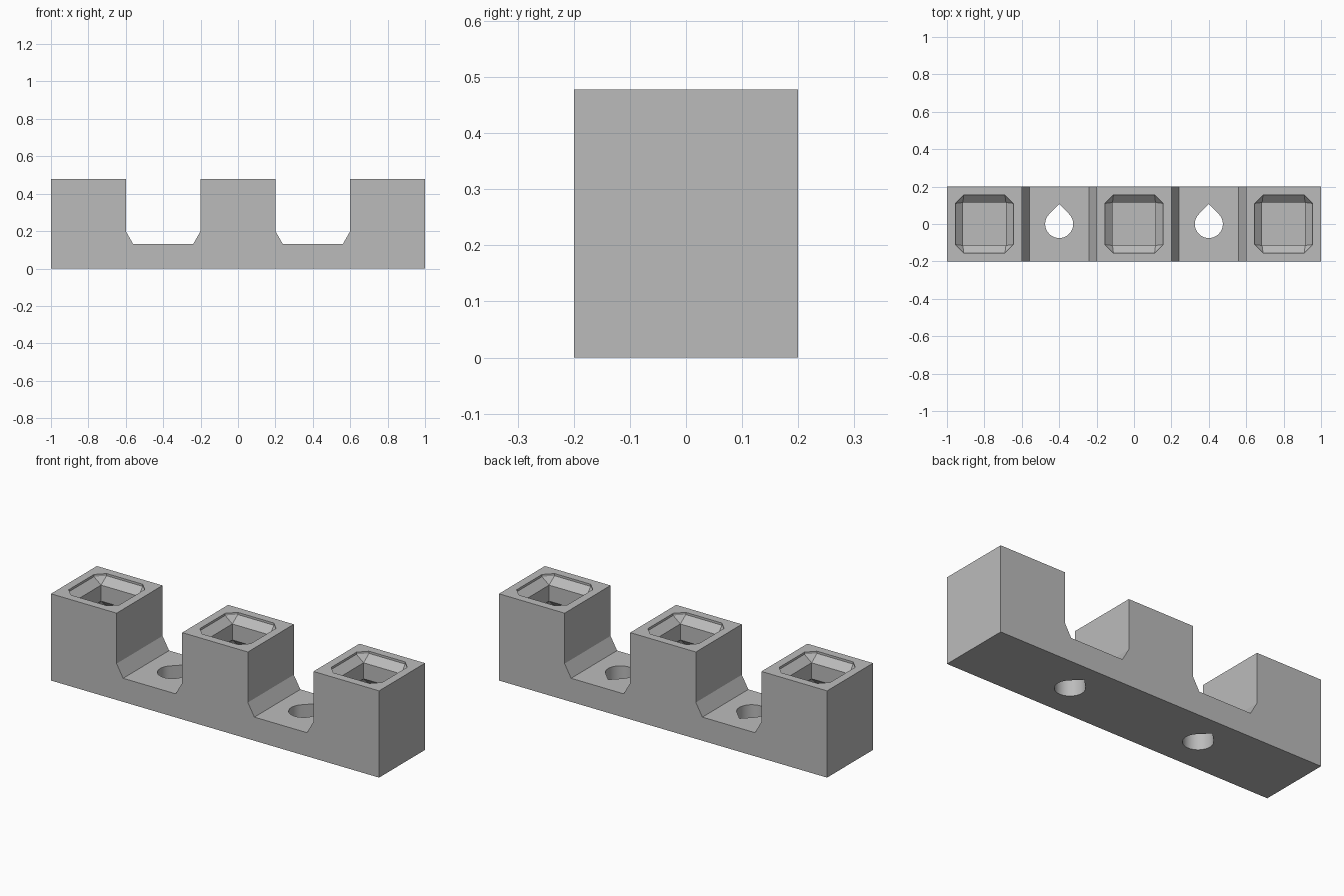
import bpy
import bmesh
from math import cos, sin, pi

old = bpy.data.objects.get("Cube")
if old:
    bpy.data.objects.remove(old, do_unlink=True)

TOP = 0.478
HALF_DEPTH = 0.2

grey = bpy.data.materials.new("light_grey")
grey.use_nodes = True
colour = (0.5, 0.5, 0.5, 1)
grey.diffuse_color = colour
grey.node_tree.nodes["Principled BSDF"].inputs["Base Color"].default_value = colour


def loft(name, rings):
    """Skin a closed solid through rings that have equal point counts."""
    bm = bmesh.new()
    loops = [[bm.verts.new(p) for p in ring] for ring in rings]
    n = len(loops[0])
    for low, high in zip(loops, loops[1:]):
        for i in range(n):
            j = (i + 1) % n
            bm.faces.new((low[i], low[j], high[j], high[i]))
    bm.faces.new(loops[0][::-1])
    bm.faces.new(loops[-1])
    bmesh.ops.remove_doubles(bm, verts=bm.verts, dist=1e-5)
    bmesh.ops.recalc_face_normals(bm, faces=bm.faces)
    mesh = bpy.data.meshes.new(name)
    bm.to_mesh(mesh)
    bm.free()
    mesh.materials.append(grey)
    obj = bpy.data.objects.new(name, mesh)
    bpy.context.collection.objects.link(obj)
    return obj


def clipped_square(x, half, clip, z):
    """Square ring with clipped corners; clip 0 gives a plain square."""
    a = half - clip
    pts = [(half, -a), (half, a), (a, half), (-a, half),
           (-half, a), (-half, -a), (-a, -half), (a, -half)]
    return [(x + px, py, z) for px, py in pts]


def teardrop(x, r, z, steps=28):
    """Round ring that comes to a point at the back."""
    pts = [(x, r * 2 ** 0.5, z)]
    for i in range(steps + 1):
        t = 0.75 * pi + 1.5 * pi * i / steps
        pts.append((x + r * cos(t), r * sin(t), z))
    return pts


# Stepped bar: three towers joined by two chamfered valleys
profile = [(-1, 0), (1, 0), (1, TOP)]
for c in (0.4, -0.4):
    profile += [(c + 0.2, TOP), (c + 0.2, 0.2), (c + 0.16, 0.13),
                (c - 0.16, 0.13), (c - 0.2, 0.2), (c - 0.2, TOP)]
profile.append((-1, TOP))
bar = loft("stepped_bar", [[(x, y, z) for x, z in profile]
                           for y in (-HALF_DEPTH, HALF_DEPTH)])

cutters = []
# Sockets: clipped rim, sloping lip, square throat, wider chamber below
for x in (-0.8, 0, 0.8):
    sections = [(0.155, 0.045, TOP + 0.05), (0.155, 0.045, TOP - 0.012),
                (0.115, 0, TOP - 0.05), (0.115, 0, 0.34),
                (0.155, 0.045, 0.3), (0.155, 0.045, 0.2)]
    cutters.append(loft("socket_cutter",
                        [clipped_square(x, *s) for s in sections]))

# Teardrop screw holes through the valley floors
for x in (-0.4, 0.4):
    cutters.append(loft("screw_hole_cutter",
                        [teardrop(x, 0.075, z) for z in (-0.1, 0.3)]))

for cutter in cutters:
    cutter.hide_render = True
    cutter.hide_set(True)
    mod = bar.modifiers.new("cut", 'BOOLEAN')
    mod.operation = 'DIFFERENCE'
    mod.solver = 'EXACT'
    mod.object = cutter

# Bake the cuts, then drop the cutters
depsgraph = bpy.context.evaluated_depsgraph_get()
baked = bpy.data.meshes.new_from_object(bar.evaluated_get(depsgraph))
bar.modifiers.clear()
bar.data = baked
for cutter in cutters:
    bpy.data.objects.remove(cutter, do_unlink=True)

# Smooth round holes, keep the box edges sharp
bpy.context.view_layer.objects.active = bar
bar.select_set(True)
bpy.ops.object.shade_smooth_by_angle(angle=pi / 7)
